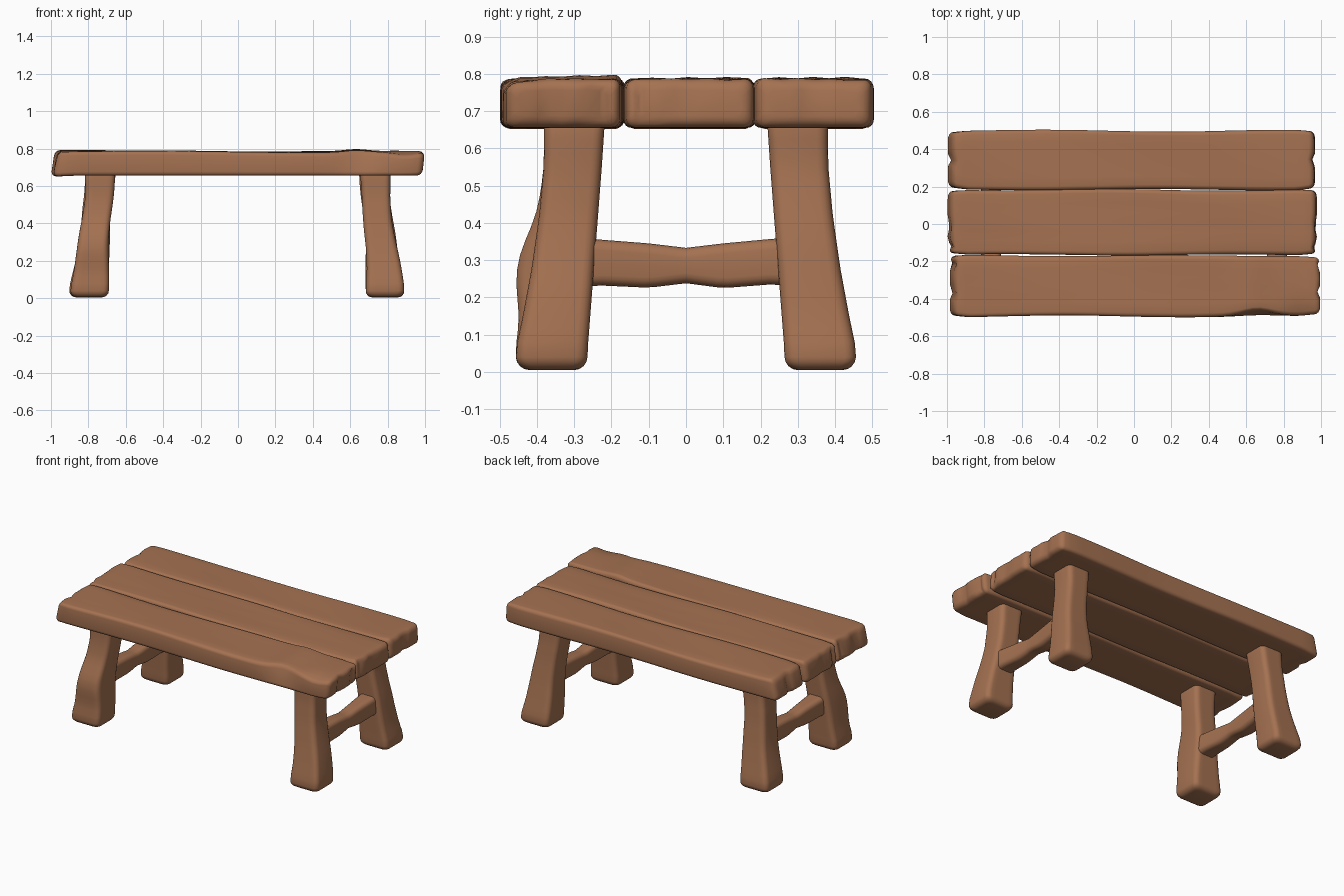
import bpy, bmesh, math
from mathutils import Vector

if "Cube" in bpy.data.objects:
    bpy.data.objects.remove(bpy.data.objects["Cube"])

wood = bpy.data.materials.new("warm brown wood")
wood.diffuse_color = (0.376, 0.168, 0.083, 1)
wood.use_nodes = True
wood.node_tree.nodes["Principled BSDF"].inputs["Base Color"].default_value = wood.diffuse_color


def lerp_table(rows, t):
    """Smooth interpolation of rows (t, a0, a1, b0, b1)."""
    t = min(max(t, rows[0][0]), rows[-1][0])
    for p, q in zip(rows, rows[1:]):
        if t <= q[0]:
            f = (t - p[0]) / (q[0] - p[0])
            return [u + (v - u) * f for u, v in zip(p[1:], q[1:])]


def section(a0, a1, b0, b1, r, flat=6):
    """Rounded rectangle, points along the long sides as well."""
    r = min(r, (a1 - a0) * 0.45, (b1 - b0) * 0.45)
    pts = []
    corners = [(a1 - r, b0 + r, -90), (a1 - r, b1 - r, 0),
               (a0 + r, b1 - r, 90), (a0 + r, b0 + r, 180)]
    for k, (ca, cb, start) in enumerate(corners):
        for i in range(5):
            w = math.radians(start + i * 22.5)
            pts.append((ca + r * math.cos(w), cb + r * math.sin(w)))
        if k in (1, 3):  # extra points along the b1 / b0 side
            na, nb, _ = corners[(k + 1) % 4]
            end = (na, b1) if k == 1 else (na, b0)
            p = pts[-1]
            pts += [(p[0] + (end[0] - p[0]) * i / flat, p[1] + (end[1] - p[1]) * i / flat)
                    for i in range(1, flat)]
    return pts


def loft(name, rows, place, radius, end_round, steps):
    """Soft-edged bar along t; place(t, a, b) gives the final position."""
    t0, t1 = rows[0][0], rows[-1][0]
    ends = [(end_round * (1 - math.sin(w)), end_round * (1 - math.cos(w)))
            for w in (math.pi / 2 * i / 4 for i in range(5))]
    rings = [(t0 + inset, shrink) for shrink, inset in ends]
    rings += [(t0 + end_round + (t1 - t0 - 2 * end_round) * i / steps, 0) for i in range(1, steps)]
    rings += [(t1 - inset, shrink) for shrink, inset in reversed(ends)]
    bm = bmesh.new()
    loops = []
    for t, s in rings:
        a0, a1, b0, b1 = lerp_table(rows, t)
        pts = section(a0 + s, a1 - s, b0 + s, b1 - s, radius)
        loops.append([bm.verts.new(place(t, a, b)) for a, b in pts])
    n = len(loops[0])
    for u, v in zip(loops, loops[1:]):
        for i in range(n):
            bm.faces.new((u[i], u[(i + 1) % n], v[(i + 1) % n], v[i]))
    # end caps: strips joining the b0 side to the b1 side
    for loop in (loops[0], loops[-1]):
        k = 2  # middle of the first rounded corner, so pairs mirror
        order = [loop[(k + i) % n] for i in range(n)]
        lo, hi = 0, n - 1
        first = [loop[i] for i in range(0, 10)]
        rest = loop[9:] + [loop[0]]
        for i in range(4):
            bm.faces.new((first[i], first[i + 1], first[8 - i], first[9 - i]))
        while len(rest) > 4:
            bm.faces.new((rest[0], rest[1], rest[-2], rest[-1]))
            rest = rest[1:-1]
        if len(rest) == 4:
            bm.faces.new(rest)
    bmesh.ops.recalc_face_normals(bm, faces=bm.faces)
    mesh = bpy.data.meshes.new(name)
    bm.to_mesh(mesh)
    bm.free()
    obj = bpy.data.objects.new(name, mesh)
    bpy.context.collection.objects.link(obj)
    mesh.materials.append(wood)
    for p in mesh.polygons:
        p.use_smooth = True
    return obj


def bump(v, centre, width):
    return math.exp(-((v - centre) / width) ** 2)


# Table top: three worn planks with grain, slanted ends and chips
def plank(name, x0, x1, y0, y1, seed, slants, chips, dent=0.0):
    def place(x, y, z):
        top = (z - 0.655) / 0.13
        end = max(0, (abs(x) - 0.85) / 0.15)
        slant = slants[0] if x < 0 else slants[1]
        nick = sum(0.018 * bump(y, c, 0.02) for c in chips)
        nx = x + end * (slant * top - math.copysign(nick, x))
        grain = (0.003 * math.sin(4 * x + seed * 2 + 9 * y)
                 + 0.002 * math.sin(70 * y + seed + 1.5 * math.sin(2.5 * x)))
        nz = z + grain * top
        ny = y + 0.004 * math.sin(5 * x + seed) * (1 if y > (y0 + y1) / 2 else -1)
        # broken front edge near one end
        front = max(0, 1 - (y - y0) / 0.1)
        ny += dent * 0.035 * bump(x, 0.66, 0.11) * front * top
        nz += dent * top * (0.01 * bump(x, 0.63, 0.08) - 0.022 * bump(x, 0.9, 0.09) * front)
        return Vector((nx, ny, nz))

    rows = [(x0, y0 + 0.012, y1 - 0.008, 0.650, 0.787),
            (x0 + 0.1, y0, y1, 0.655, 0.787),
            (-0.3, y0 + 0.003, y1, 0.655, 0.785),
            (0.3, y0, y1 - 0.003, 0.655, 0.782),
            (x1 - 0.1, y0, y1, 0.655, 0.784),
            (x1, y0 + 0.012, y1 - 0.008, 0.657, 0.784)]
    loft(name, rows, place, 0.022, 0.03, 48)


plank("front_plank", -0.99, 0.985, -0.495, -0.168, 0.4, (0.03, 0.015), (-0.36, -0.22), 1.0)
plank("middle_plank", -1.0, 0.98, -0.166, 0.184, 2.1, (0.02, -0.01), (-0.12, -0.01))
plank("back_plank", -1.0, 0.97, 0.183, 0.5, 4.0, (0.03, -0.01), (0.34,))

# Legs: splayed outward, flaring toward the foot (z, x0, x1, y0, y1)
leg_rows = [(0.005, 0.685, 0.89, 0.265, 0.455),
            (0.06, 0.685, 0.89, 0.264, 0.457),
            (0.15, 0.685, 0.872, 0.257, 0.438),
            (0.28, 0.682, 0.848, 0.247, 0.414),
            (0.42, 0.673, 0.826, 0.236, 0.394),
            (0.55, 0.660, 0.812, 0.226, 0.382),
            (0.70, 0.645, 0.810, 0.216, 0.380)]
for sx, side in ((-1, "left"), (1, "right")):
    for sy, depth in ((-1, "front"), (1, "back")):
        swell = 0.04 if (sx, sy) == (-1, -1) else 0.0

        def place_leg(z, x, y, sx=sx, sy=sy, swell=swell):
            outer = max(0, (y - 0.24) / 0.18)
            y += swell * bump(z, 0.29, 0.12) * outer
            x += 0.004 * math.sin(14 * z + sx + 2 * sy)
            return Vector((sx * x - (0.008 if sx < 0 else 0.0), sy * y, z))
        loft(f"{depth}_{side}_leg", leg_rows, place_leg, 0.03, 0.035, 16)

    # Stretcher between the two legs, thinner in the middle (y, x0, x1, z0, z1)
    bar_rows = [(-0.30, 0.705, 0.825, 0.228, 0.362), (-0.23, 0.708, 0.822, 0.232, 0.355),
                (-0.10, 0.715, 0.812, 0.226, 0.345), (0.0, 0.718, 0.808, 0.238, 0.333),
                (0.10, 0.715, 0.812, 0.225, 0.345), (0.23, 0.708, 0.822, 0.235, 0.357),
                (0.30, 0.705, 0.825, 0.230, 0.362)]
    loft(f"{side}_stretcher", bar_rows,
         lambda y, x, z, sx=sx: Vector((sx * x, y, z)), 0.028, 0.02, 20)
